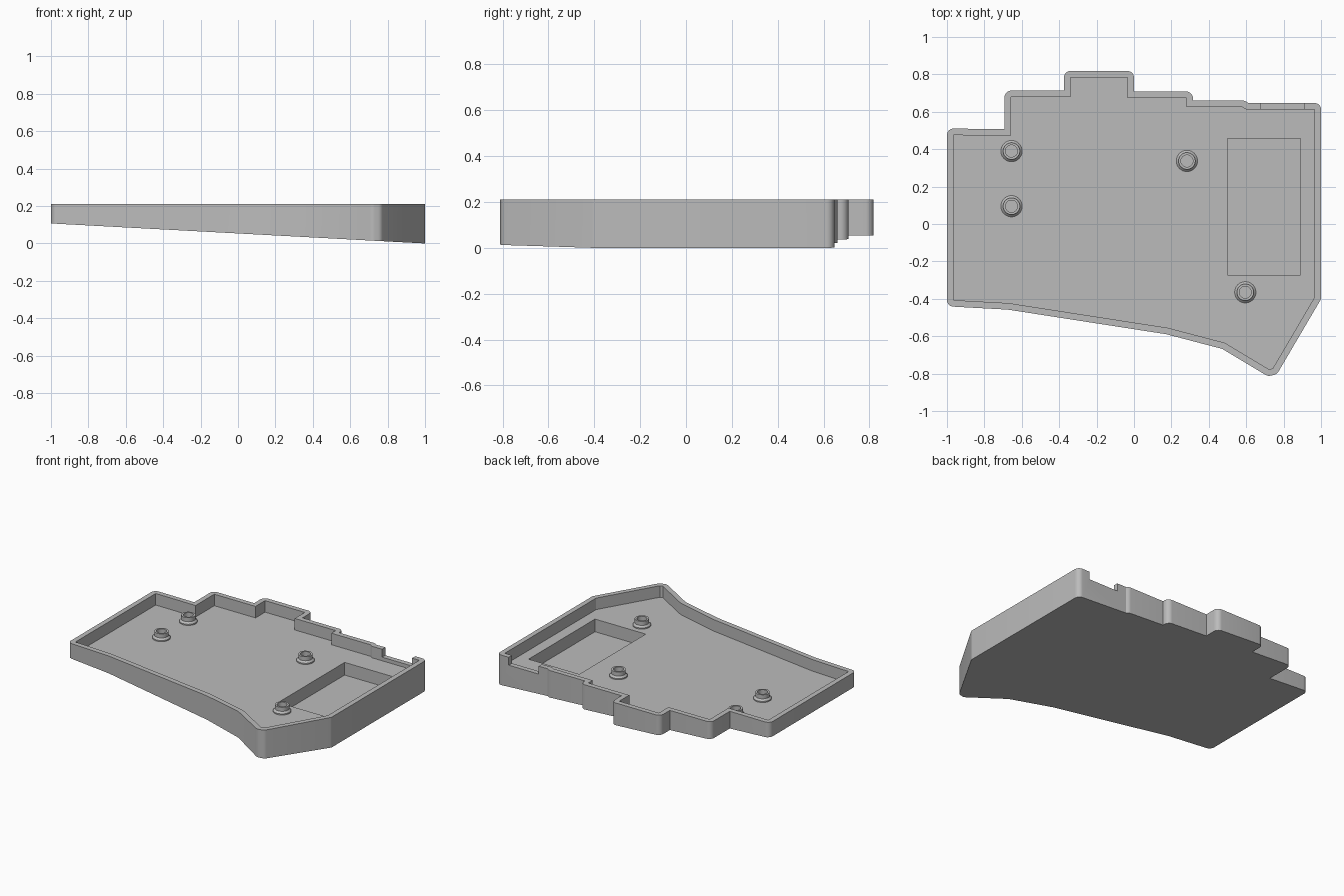
import bpy, bmesh, math
from mathutils import Vector

old = bpy.data.objects.get("Cube")
if old:
    bpy.data.objects.remove(old, do_unlink=True)

TOP, FLOOR, WALL = 0.21, 0.13, 0.035

grey = bpy.data.materials.new("plain grey")
grey.use_nodes = True
colour = (0.5, 0.5, 0.5, 1)
grey.diffuse_color = colour
grey.node_tree.nodes["Principled BSDF"].inputs["Base Color"].default_value = colour

# Cavity outline, counter-clockwise from the front left corner
INNER = [Vector(p) for p in (
    (-.965, -.407), (-.67, -.423), (.18, -.555), (.485, -.635), (.722, -.777),
    (.742, -.772), (.965, -.392), (.965, .612), (.6, .612), (.58, .625),
    (.28, .625), (.28, .673), (-.035, .673), (-.035, .783), (-.34, .783),
    (-.34, .678), (-.657, .678), (-.657, .472), (-.965, .475))]


def offset_round(points, d):
    """Offset outward: arcs at convex corners, mitres at concave ones."""
    result = []
    for i, p in enumerate(points):
        a = (p - points[i - 1]).normalized()
        b = (points[(i + 1) % len(points)] - p).normalized()
        na, nb = Vector((a.y, -a.x)), Vector((b.y, -b.x))
        turn = math.atan2(a.x * b.y - a.y * b.x, a.dot(b))
        if turn > 0.3:
            steps = max(2, round(turn / 0.2))
            start = math.atan2(na.y, na.x)
            for k in range(steps + 1):
                t = start + turn * k / steps
                result.append(p + d * Vector((math.cos(t), math.sin(t))))
        else:
            result.append(p + (na + nb) * d / (1 + na.dot(nb)))
    return result


def bottom_height(x):
    return 0.0535 * (1 - x)


def to_object(name, bm):
    bmesh.ops.recalc_face_normals(bm, faces=bm.faces)
    mesh = bpy.data.meshes.new(name)
    bm.to_mesh(mesh)
    bm.free()
    mesh.materials.append(grey)
    ob = bpy.data.objects.new(name, mesh)
    bpy.context.collection.objects.link(ob)
    return ob


def prism(name, points, low, high):
    bm = bmesh.new()
    lower = [bm.verts.new((p[0], p[1], low(p[0]))) for p in points]
    upper = [bm.verts.new((p[0], p[1], high)) for p in points]
    bm.faces.new(lower[::-1])
    bm.faces.new(upper)
    for i in range(len(points)):
        j = (i + 1) % len(points)
        bm.faces.new((lower[i], lower[j], upper[j], upper[i]))
    return to_object(name, bm)


def block(name, x0, x1, y0, y1, z0, z1):
    return prism(name, [(x0, y0), (x1, y0), (x1, y1), (x0, y1)], lambda x: z0, z1)


def smooth(ob):
    bpy.ops.object.select_all(action='DESELECT')
    ob.select_set(True)
    bpy.context.view_layer.objects.active = ob
    bpy.ops.object.shade_smooth_by_angle(angle=math.radians(30))


# Wedge-bottomed tray with cavity, battery pocket and port notch
tray = prism("tray", offset_round(INNER, WALL), bottom_height, TOP)
cutters = [
    prism("cavity_cutter", INNER, lambda x: FLOOR, TOP + 0.1),
    block("pocket_cutter", .5, .89, -.272, .457, .042, TOP + 0.1),
    block("notch_cutter", .68, .91, .56, .75, .155, TOP + 0.1),
]
for cutter in cutters:
    cutter.hide_render = True
    mod = tray.modifiers.new(cutter.name, 'BOOLEAN')
    mod.operation = 'DIFFERENCE'
    mod.solver = 'EXACT'
    mod.object = cutter
bpy.context.view_layer.objects.active = tray
for cutter in cutters:
    bpy.ops.object.modifier_apply(modifier=cutter.name)
for cutter in cutters:
    bpy.data.objects.remove(cutter, do_unlink=True)
smooth(tray)


# Screw bosses: flared foot, straight collar and open bore
def boss(name, x, y):
    profile = [(.057, 0), (.057, .008), (.045, .02), (.045, .048),
               (.032, .048), (.032, .001), (0, .001)]
    bm = bmesh.new()
    verts = [bm.verts.new((x + r, y, FLOOR + z)) for r, z in profile]
    edges = [bm.edges.new(pair) for pair in zip(verts, verts[1:])]
    bmesh.ops.spin(bm, geom=verts + edges, cent=(x, y, 0), axis=(0, 0, 1),
                   angle=math.tau, steps=32)
    bmesh.ops.remove_doubles(bm, verts=bm.verts, dist=1e-4)
    smooth(to_object(name, bm))


for i, (x, y) in enumerate([(-.655, .39), (-.655, .095), (.283, .337), (.595, -.365)]):
    boss(f"screw_boss_{i + 1}", x, y)
